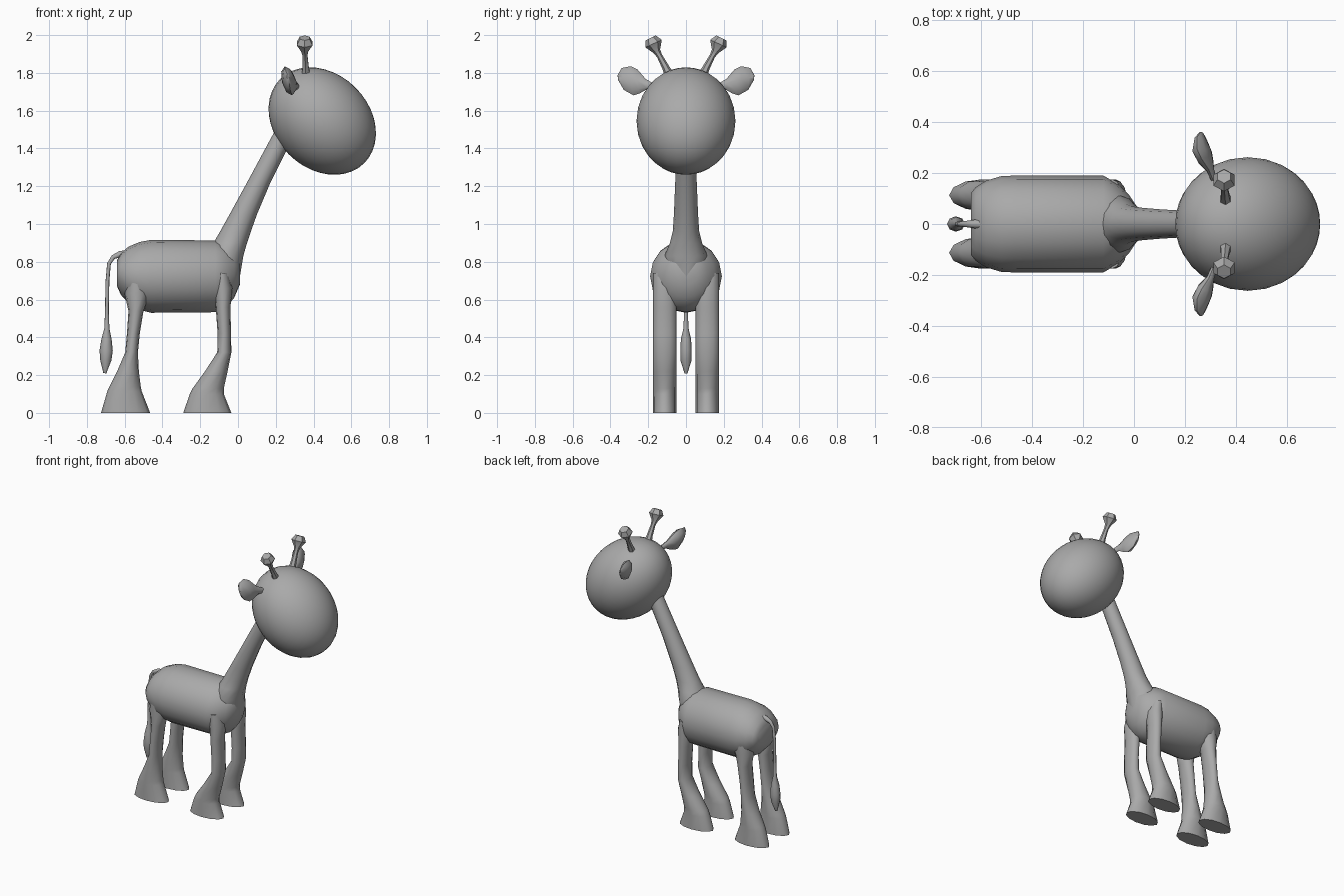
import bpy
import bmesh
from math import cos, sin, pi, radians
from mathutils import Vector

if "Cube" in bpy.data.objects:
    bpy.data.objects.remove(bpy.data.objects["Cube"])

grey = bpy.data.materials.new("plain_grey")
grey.use_nodes = True
tone = (0.4, 0.4, 0.4, 1)
grey.diffuse_color = tone
grey.node_tree.nodes["Principled BSDF"].inputs["Base Color"].default_value = tone

X, Y, Z = Vector((1, 0, 0)), Vector((0, 1, 0)), Vector((0, 0, 1))


def finish(obj, angle=50):
    obj.data.materials.append(grey)
    bpy.ops.object.select_all(action='DESELECT')
    bpy.context.view_layer.objects.active = obj
    obj.select_set(True)
    bpy.ops.object.shade_smooth_by_angle(angle=radians(angle))


def loft(name, rings, v, u=None, n=12, phase=0.0, angle=50):
    """Skin rings (x, y, z, radius_u, radius_v); u follows the path if not given."""
    bm = bmesh.new()
    centres = [Vector(r[:3]) for r in rings]
    loops = []
    for i, (c, r) in enumerate(zip(centres, rings)):
        along = centres[min(i + 1, len(rings) - 1)] - centres[max(i - 1, 0)]
        side = u or v.cross(along).normalized()
        loops.append([bm.verts.new(c + side * r[3] * cos(t) + v * r[4] * sin(t))
                      for t in (2 * pi * k / n + phase for k in range(n))])
    for a, b in zip(loops, loops[1:]):
        for k in range(n):
            j = (k + 1) % n
            bm.faces.new((a[k], a[j], b[j], b[k]))
    bm.faces.new(loops[0])
    bm.faces.new(loops[-1])
    bmesh.ops.recalc_face_normals(bm, faces=bm.faces)
    mesh = bpy.data.meshes.new(name)
    bm.to_mesh(mesh)
    bm.free()
    obj = bpy.data.objects.new(name, mesh)
    bpy.context.collection.objects.link(obj)
    finish(obj, angle)
    return obj


# Barrel body, chest toward +x
body = [(-.64, .74, .12, .07), (-.62, .735, .145, .11), (-.58, .73, .17, .15),
        (-.52, .725, .188, .18), (-.46, .723, .19, .193), (-.12, .723, .19, .19),
        (-.06, .725, .155, .165), (-.02, .735, .115, .125), (.01, .75, .07, .07)]
loft("body", [(x, 0, z, ry, rz) for x, z, ry, rz in body], Z, Y, n=16)

# Neck: height, back edge, front edge, half width
neck = [(.66, -.14, 0, .05), (.75, -.16, .015, .10), (.83, -.16, .028, .115),
        (.9, -.13, .048, .085), (.96, -.095, .068, .07), (1.05, -.045, .1, .064),
        (1.22, .048, .172, .057), (1.4, .145, .262, .052), (1.52, .21, .32, .05)]
loft("neck", [((a + b) / 2, 0, z, (b - a) / 2, w) for z, a, b, w in neck], Y, X)

# Egg-shaped head, long axis sloping down and forward
bpy.ops.mesh.primitive_uv_sphere_add(segments=32, ring_count=20, radius=1,
                                     location=(.446, 0, 1.545), rotation=(0, radians(45), 0))
head = bpy.context.object
head.name = "head"
head.scale = (.315, .262, .25)
finish(head)

# Legs with flared hooves: height, back edge, front edge
front = [(0, -.29, -.035), (.1, -.255, -.075), (.13, -.24, -.075), (.22, -.175, -.055),
         (.32, -.11, -.035), (.42, -.108, -.037), (.56, -.118, -.04), (.66, -.13, -.03),
         (.74, -.12, -.05)]
rear = [(0, -.725, -.465), (.115, -.692, -.51), (.14, -.68, -.515), (.22, -.64, -.525),
        (.32, -.597, -.53), (.42, -.588, -.52), (.54, -.58, -.5), (.63, -.6, -.47),
        (.74, -.58, -.48)]
for side, s in (("left", 1), ("right", -1)):
    for end, shape in (("front", front), ("rear", rear)):
        loft(f"{end}_leg_{side}",
             [((a + b) / 2, s * .113, z, (b - a) / 2, .062) for z, a, b in shape], Y, X)

    # Horn with a faceted knob
    horn = [(.36, .08, 1.77, .028, .028), (.358, .108, 1.83, .019, .019),
            (.355, .14, 1.89, .015, .015), (.353, .155, 1.915, .02, .02),
            (.353, .172, 1.955, .048, .048), (.353, .187, 1.985, .03, .03)]
    loft(f"horn_{side}", [(x, s * y, z, a, b) for x, y, z, a, b in horn], X, n=6)

    # Leaf-shaped ear
    ear = [(.315, .17, 1.725, .012, .02), (.3, .21, 1.74, .015, .028),
           (.28, .25, 1.755, .03, .065), (.267, .285, 1.758, .036, .08),
           (.262, .335, 1.768, .02, .06), (.265, .36, 1.775, .005, .015)]
    loft(f"ear_{side}", [(x, s * y, z, a, b) for x, y, z, a, b in ear],
         Vector((-.25, s * .1, 1)).normalized(), n=8)

# Thin drooping tail with a tuft
tail = [(-.58, .84, .022), (-.625, .84, .017), (-.66, .825, .012), (-.683, .79, .01),
        (-.691, .7, .01), (-.694, .55, .01), (-.694, .45, .013), (-.696, .39, .027),
        (-.698, .33, .035), (-.7, .28, .03), (-.705, .21, .008)]
loft("tail", [(x, 0, z, r, min(r, .03)) for x, z, r in tail], Y, n=8)
